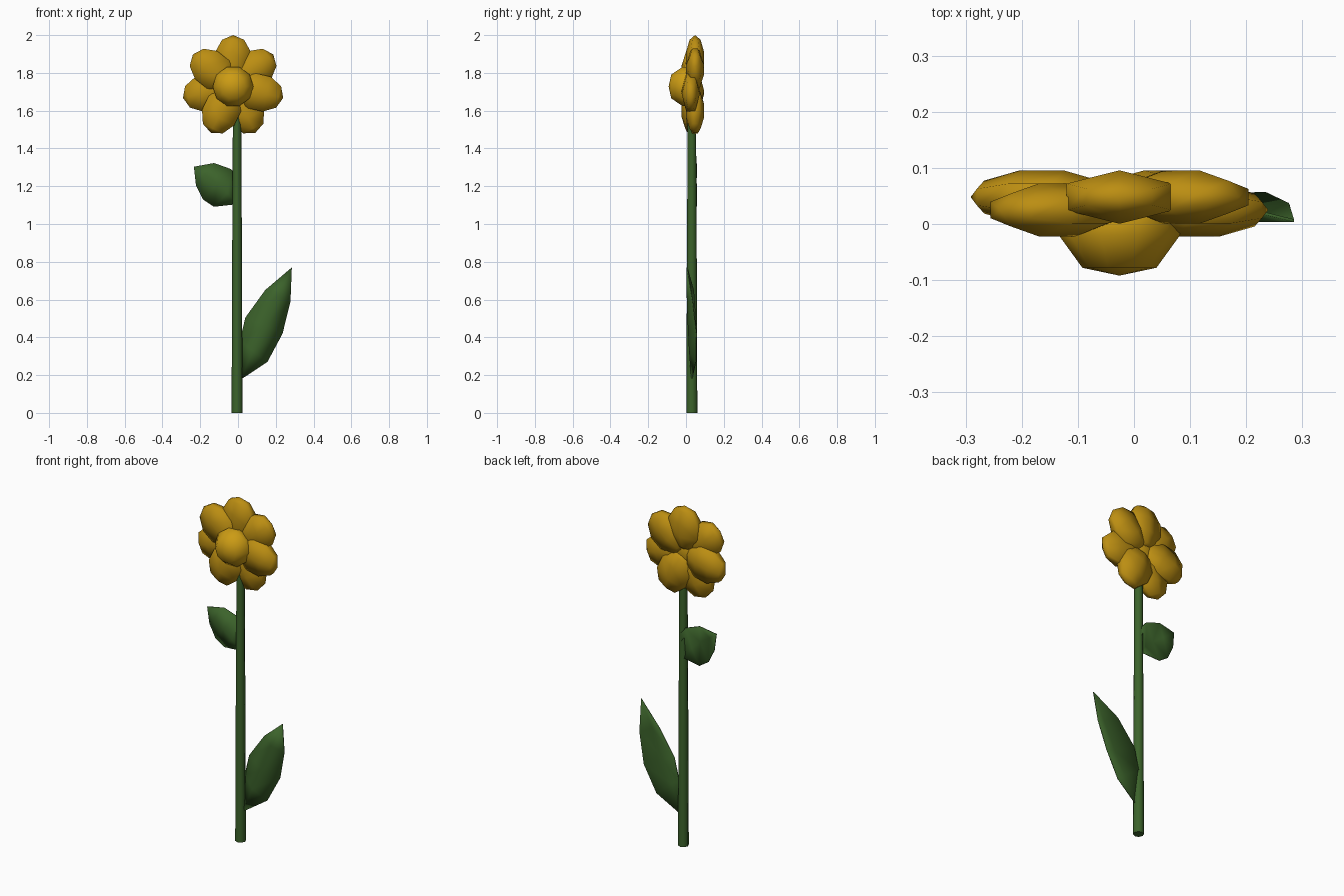
import bpy, bmesh, math
from mathutils import Matrix, Vector

if "Cube" in bpy.data.objects:
    bpy.data.objects.remove(bpy.data.objects["Cube"])


def material(name, rgb):
    m = bpy.data.materials.new(name)
    m.diffuse_color = (*rgb, 1)
    m.use_nodes = True
    m.node_tree.nodes["Principled BSDF"].inputs["Base Color"].default_value = m.diffuse_color
    return m


PETAL = material("petal_gold", (0.50, 0.27, 0.006))
HEART = material("centre_gold", (0.60, 0.33, 0.007))
GREEN = material("leaf_green", (0.045, 0.125, 0.024))


def finish(bm, name, mat):
    bmesh.ops.recalc_face_normals(bm, faces=bm.faces)
    for f in bm.faces:
        f.smooth = len(f.verts) < 5      # end caps stay flat
    me = bpy.data.meshes.new(name)
    bm.to_mesh(me)
    bm.free()
    me.materials.append(mat)
    ob = bpy.data.objects.new(name, me)
    bpy.context.collection.objects.link(ob)
    return ob


def lathe(name, profile, n, place, mat):
    """Revolve (radius, height) points about local z, then apply a matrix."""
    bm = bmesh.new()
    rings = []
    for r, h in profile:
        count = n if r > 0 else 1
        rings.append([bm.verts.new(place @ Vector((r * math.cos(2 * math.pi * k / n),
                                                   r * math.sin(2 * math.pi * k / n), h)))
                      for k in range(count)])
    for a, b in zip(rings, rings[1:]):
        for k in range(n):
            loop = [a[k % len(a)], a[(k + 1) % len(a)], b[(k + 1) % len(b)], b[k % len(b)]]
            bm.faces.new(list(dict.fromkeys(loop)))
    for ring in (rings[0], rings[-1]):
        if len(ring) > 1:
            bm.faces.new(ring)
    return finish(bm, name, mat)


def leaf(name, base, rows, tip):
    """Folded blade: rows of left edge, midrib and right edge points."""
    bm = bmesh.new()
    grid = [[bm.verts.new(p) for p in row] for row in rows]
    b, t = bm.verts.new(base), bm.verts.new(tip)
    for i in range(2):
        bm.faces.new((b, grid[0][i + 1], grid[0][i]))
        for lo, hi in zip(grid, grid[1:]):
            bm.faces.new((lo[i], lo[i + 1], hi[i + 1], hi[i]))
        bm.faces.new((grid[-1][i], grid[-1][i + 1], t))
    ob = finish(bm, name, GREEN)
    mod = ob.modifiers.new("thickness", 'SOLIDIFY')
    mod.thickness = 0.005
    mod.offset = 0
    return ob


# Petals: seven six-sided ellipsoids in a ring, alternating in depth
sphere = [(math.sin(math.pi * i / 5) if 0 < i < 5 else 0, math.cos(math.pi * i / 5))
          for i in range(6)]
CX, CZ = -0.026, 1.728
for i in range(7):
    a = math.radians(90) + i * 2 * math.pi / 7
    out = Vector((math.cos(a), 0, math.sin(a)))
    side = Vector((-math.sin(a), 0, math.cos(a)))
    y = 0.025 if i in (1, 3, 5) else 0.048
    if i == 5:
        y = 0.025
    place = Matrix.Translation(Vector((CX, y, CZ)) + out * 0.142) @ Matrix((
        (0, side.x * 0.115, out.x * 0.13, 0),
        (0.05, 0, 0, 0),
        (0, side.z * 0.115, out.z * 0.13, 0),
        (0, 0, 0, 1)))
    lathe(f"petal_{i + 1}", sphere, 6, place, PETAL)

# Flower centre: domed button facing forward
lathe("flower_centre",
      [(0, 0.092), (0.066, 0.078), (0.108, 0.02), (0.105, -0.025), (0.066, -0.055), (0, -0.065)],
      10, Matrix.Translation((CX, 0, CZ)) @ Matrix.Rotation(math.pi / 2, 4, 'X'), HEART)

# Stem: slim tapered rod
lathe("stem", [(0.029, 0), (0.026, 0.8), (0.022, 1.62)], 8,
      Matrix.Translation((-0.005, 0.031, 0)), GREEN)

# Leaves
leaf("lower_leaf", (0.012, 0.03, 0.175),
     [((0.01, 0.05, 0.38), (0.08, 0.018, 0.33), (0.155, 0.052, 0.27)),
      ((0.04, 0.05, 0.505), (0.145, 0.012, 0.46), (0.235, 0.055, 0.42)),
      ((0.145, 0.04, 0.65), (0.212, 0.006, 0.62), (0.277, 0.035, 0.59))],
     (0.285, 0.006, 0.77))
leaf("upper_leaf", (-0.01, 0.045, 1.105),
     [((-0.127, 0.057, 1.092), (-0.055, 0.025, 1.165), (-0.005, 0.055, 1.25)),
      ((-0.185, 0.057, 1.13), (-0.11, 0.022, 1.215), (-0.037, 0.057, 1.29)),
      ((-0.222, 0.055, 1.206), (-0.175, 0.03, 1.26), (-0.127, 0.055, 1.322))],
     (-0.233, 0.05, 1.303))
